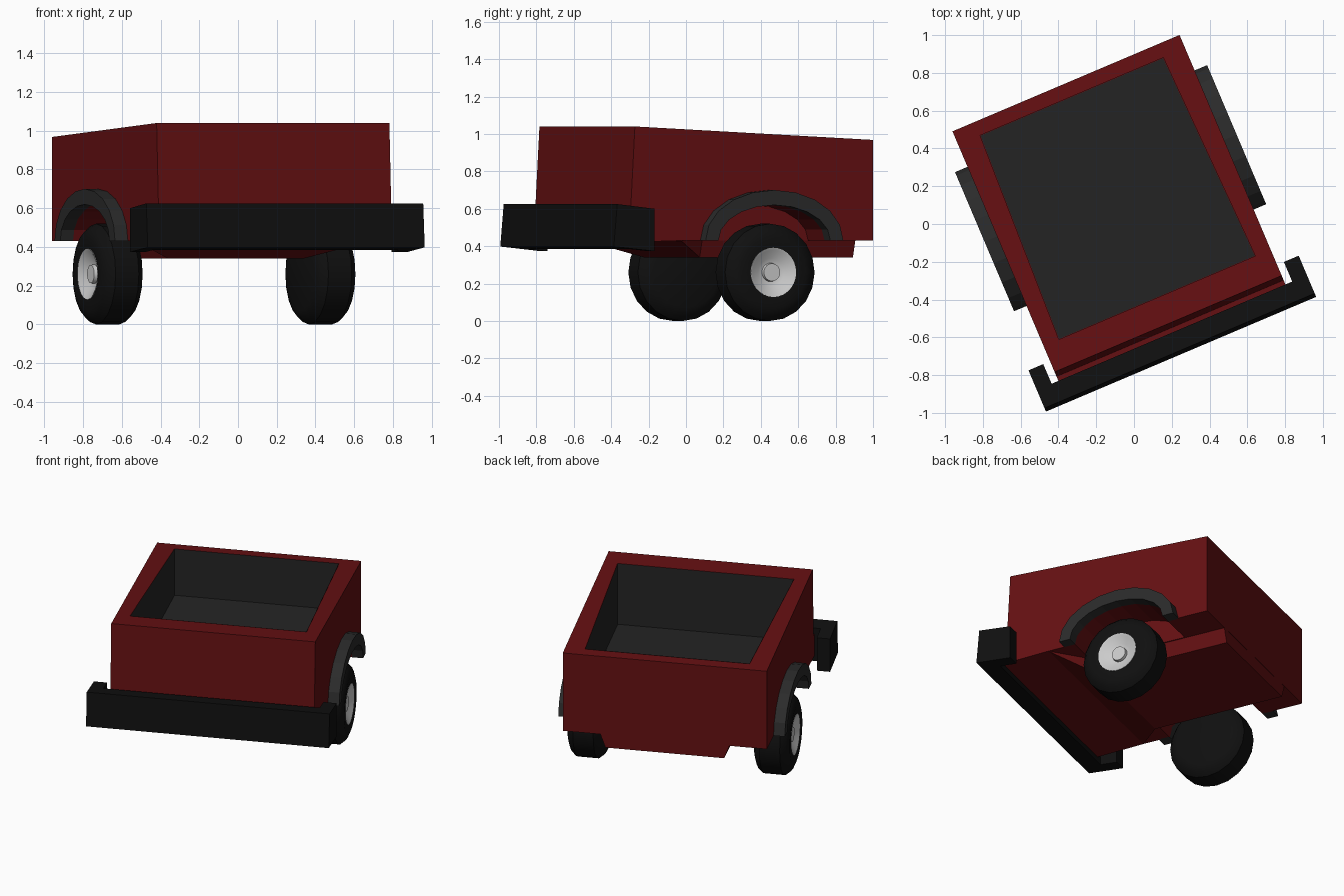
import bpy, bmesh, math
from mathutils import Matrix, Vector

if "Cube" in bpy.data.objects:
    bpy.data.objects.remove(bpy.data.objects["Cube"])

# Everything is modelled straight, then turned into its standing pose
POSE = Matrix.Rotation(math.radians(23), 4, 'Z') @ Matrix.Translation((-0.04, -0.005, 0))
WHEEL_Y, WHEEL_Z = 0.228, 0.26


def material(name, color):
    m = bpy.data.materials.new(name)
    m.diffuse_color = (*color, 1)
    m.use_nodes = True
    m.node_tree.nodes["Principled BSDF"].inputs["Base Color"].default_value = m.diffuse_color
    return m


RED = material("red_paint", (0.13, 0.005, 0.006))
LINER = material("bed_grey", (0.018, 0.018, 0.018))
TRIM = material("trim_grey", (0.024, 0.024, 0.024))
BLACK = material("black_rubber", (0.005, 0.005, 0.005))


def finish(name, bm, mat=None):
    bmesh.ops.remove_doubles(bm, verts=bm.verts, dist=1e-5)
    bmesh.ops.recalc_face_normals(bm, faces=bm.faces)
    me = bpy.data.meshes.new(name)
    bm.to_mesh(me)
    bm.free()
    ob = bpy.data.objects.new(name, me)
    bpy.context.collection.objects.link(ob)
    if mat:
        me.materials.append(mat)
    return ob


def loft(name, sections, mat=None, caps=True, close=False):
    """Skin a list of equal-length closed sections."""
    bm = bmesh.new()
    rings = [[bm.verts.new(p) for p in s] for s in sections]
    pairs = list(zip(rings, rings[1:])) + ([(rings[-1], rings[0])] if close else [])
    n = len(rings[0])
    for a, b in pairs:
        for i in range(n):
            j = (i + 1) % n
            bm.faces.new((a[i], a[j], b[j], b[i]))
    if caps and not close:
        bm.faces.new(rings[0])
        bm.faces.new(rings[-1])
    return finish(name, bm, mat)


def side_prism(name, profile, x0, x1, mat=None):
    """Extrude a (y, z) profile across x."""
    return loft(name, [[(x, y, z) for y, z in profile] for x in (x0, x1)], mat)


def lathe(name, profile, side, x, sides, mat=None):
    """Spin an (axial, radius) profile about the wheel axis."""
    bm = bmesh.new()
    vs = [bm.verts.new((a, 0, r)) for a, r in profile]
    es = [bm.edges.new(p) for p in zip(vs, vs[1:])]
    bmesh.ops.spin(bm, geom=vs + es, cent=(0, 0, 0), axis=(1, 0, 0),
                   angle=2 * math.pi, steps=sides, use_duplicate=False)
    bmesh.ops.remove_doubles(bm, verts=bm.verts, dist=1e-4)
    bmesh.ops.dissolve_degenerate(bm, dist=1e-5, edges=bm.edges)
    for v in bm.verts:
        v.co = Vector((side * (x + v.co.x), WHEEL_Y + v.co.y, WHEEL_Z + v.co.z))
    ob = finish(name, bm, mat)
    bpy.ops.object.select_all(action='DESELECT')
    ob.select_set(True)
    bpy.context.view_layer.objects.active = ob
    bpy.ops.object.shade_smooth_by_angle(angle=math.radians(32))
    return ob


def cut(ob, cutter):
    m = ob.modifiers.new("cut", 'BOOLEAN')
    m.operation, m.solver, m.object = 'DIFFERENCE', 'EXACT', cutter
    bpy.context.view_layer.objects.active = ob
    bpy.ops.object.modifier_apply(modifier=m.name)
    bpy.data.objects.remove(cutter)


def arch(ry, rz, n=10):
    return [(WHEEL_Y - ry * math.cos(math.pi * i / n),
             0.43 + rz * math.sin(math.pi * i / n)) for i in range(n + 1)]


def bed_ring(front_z, back_z, inset=0.0):
    f, b = 0.565 - inset, 0.527 - inset
    yf, yb = -0.402 + inset, 0.755 - inset
    return [(-f, yf, front_z), (f, yf, front_z), (b, yb, back_z), (-b, yb, back_z)]


# Body tub with stepped front, open bed and wheel wells
body = side_prism("body", [(-0.552, 1.04), (-0.578, 0.57), (-0.603, 0.57), (-0.603, 0.42),
                           (-0.28, 0.43), (0.832, 0.43), (0.832, 0.968)], -0.653, 0.653, RED)
cut(body, loft("bed_cutter", [bed_ring(0.61, 0.65), bed_ring(1.2, 1.2)]))
for s in (-1, 1):
    inner = arch(0.325, 0.19)
    well = [(inner[0][0], 0.3)] + inner + [(inner[-1][0], 0.3)]
    cut(body, side_prism("well_cutter", well, s * 0.42, s * 0.8))

# Bed liner: floor and four walls just inside the tub
bm = bmesh.new()
lo = [bm.verts.new(p) for p in bed_ring(0.613, 0.653, 0.002)]
hi = [bm.verts.new(p) for p in bed_ring(1.032, 0.973, 0.002)]
bm.faces.new(lo)
for i in range(4):
    j = (i + 1) % 4
    bm.faces.new((lo[j], lo[i], hi[i], hi[j]))
liner = finish("bed_liner", bm, LINER)
if liner.data.polygons[0].normal.z < 0:
    liner.data.flip_normals()

# Underbody: a ramp that narrows into the chassis between the wheels
loft("underbody", [[(-t, y, 0.435), (t, y, 0.435), (b, y, z), (-b, y, z)]
                   for y, t, b, z in ((-0.28, 0.65, 0.65, 0.427), (-0.06, 0.415, 0.38, 0.34),
                                      (0.83, 0.415, 0.38, 0.34))], RED)

# Bumper: wraparound bar, sinking slightly to the rear
outline = [(-0.777, -0.727), (0.777, -0.727), (0.777, -0.49), (0.692, -0.49),
           (0.692, -0.603), (-0.692, -0.603), (-0.692, -0.49), (-0.777, -0.49)]
loft("bumper", [[(x, y + (lean if y < -0.7 else 0), z - 0.105 * (y + 0.727)) for x, y in outline]
                for z, lean in ((0.398, 0), (0.625, 0.02))], BLACK)

# Fenders, tyres and wheel rims on both sides
tyre = [(-0.115, 0), (-0.115, 0.19), (-0.098, 0.232), (-0.065, 0.26), (0.065, 0.26),
        (0.098, 0.232), (0.115, 0.19), (0.11, 0.13), (0.05, 0.13), (0.05, 0)]
rim = [(0.055, 0), (0.055, 0.129), (0.114, 0.132), (0.108, 0.118), (0.08, 0.075),
       (0.075, 0.05), (0.095, 0.047), (0.095, 0)]
for s, label in ((-1, "left"), (1, "right")):
    fender = arch(0.4, 0.27) + arch(0.325, 0.19)[::-1]
    side_prism(label + "_fender", fender, s * 0.645, s * 0.725, TRIM)
    lathe(label + "_tyre", tyre, s, 0.597, 20, BLACK)
    lathe(label + "_rim", rim, s, 0.597, 28)

for ob in bpy.context.scene.objects:
    ob.data.transform(POSE)
